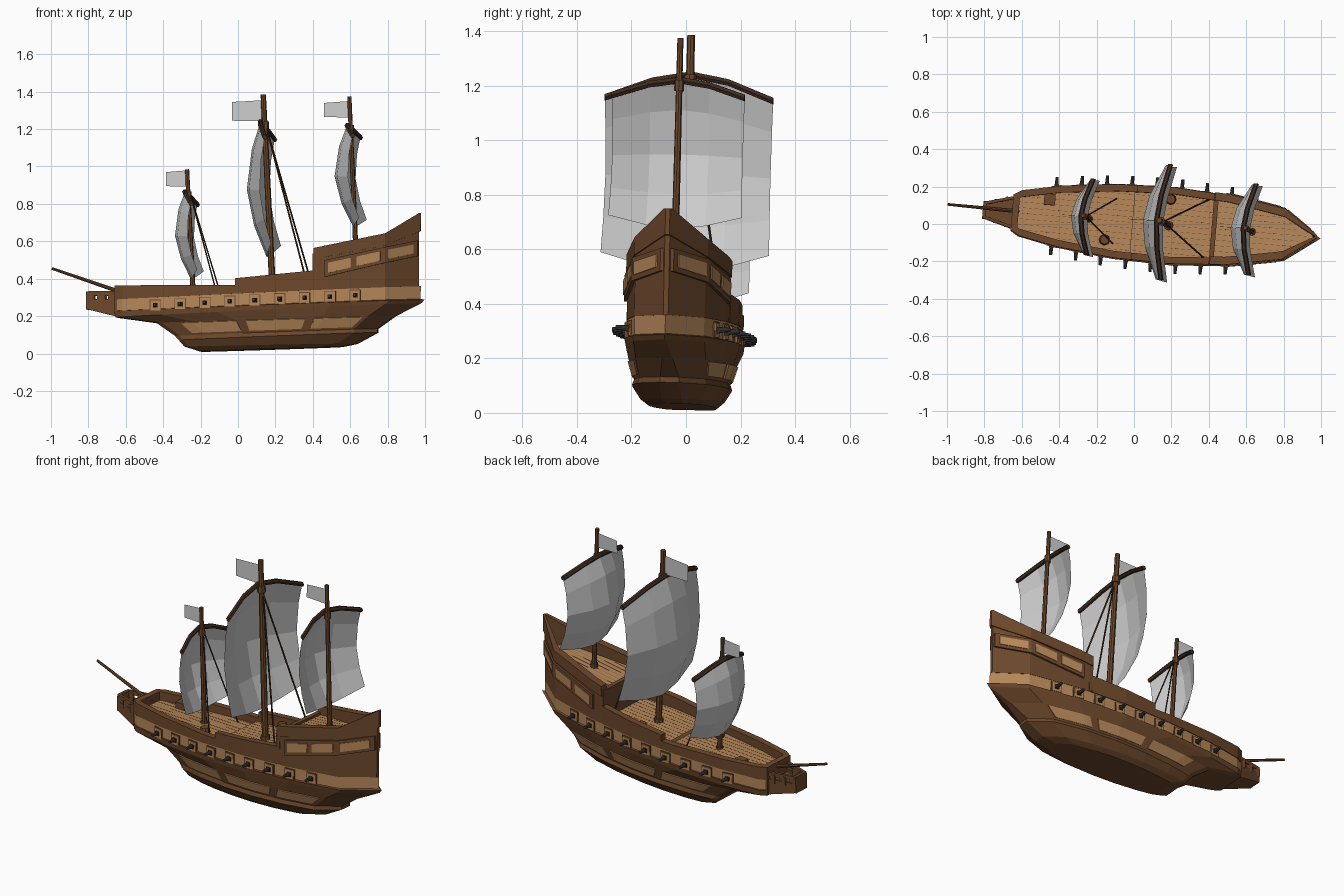
import bpy, bmesh, math
from mathutils import Vector

if "Cube" in bpy.data.objects:
    bpy.data.objects.remove(bpy.data.objects["Cube"])

def material(name, r, g, b):
    m = bpy.data.materials.new(name)
    m.diffuse_color = (r, g, b, 1)
    m.use_nodes = True
    m.node_tree.nodes["Principled BSDF"].inputs["Base Color"].default_value = m.diffuse_color
    return m

WOOD = material("wood", .15, .064, .024)
TAN = material("light_wood", .46, .24, .10)
DARK = material("dark_wood", .05, .024, .013)
IRON = material("iron", .045, .045, .05)
TILT = (-.022, 0, -.085)          # the whole ship heels and turns slightly

# ---------- helpers ----------
def add(name, bm, mat=None):
    bmesh.ops.remove_doubles(bm, verts=bm.verts, dist=1e-5)
    bmesh.ops.recalc_face_normals(bm, faces=bm.faces)
    me = bpy.data.meshes.new(name)
    bm.to_mesh(me)
    bm.free()
    if mat:
        me.materials.append(mat)
    ob = bpy.data.objects.new(name, me)
    ob.rotation_euler = TILT
    bpy.context.collection.objects.link(ob)
    return ob

def loft(name, sections, mat):
    """Skin a row of equal closed sections and cap both ends."""
    bm = bmesh.new()
    rows = [[bm.verts.new(p) for p in s] for s in sections]
    n = len(rows[0])
    for a, b in zip(rows, rows[1:]):
        for i in range(n):
            j = (i + 1) % n
            bm.faces.new((a[i], a[j], b[j], b[i]))
    bm.faces.new(rows[0])
    bm.faces.new(rows[-1])
    return add(name, bm, mat)

def pl(pts, x):
    """Piecewise linear lookup."""
    if x <= pts[0][0]:
        return pts[0][1]
    for (a, p), (b, q) in zip(pts, pts[1:]):
        if x <= b:
            return p + (q - p) * (x - a) / (b - a)
    return pts[-1][1]

def rod(name, p, q, r1, r2, mat, sides=8):
    p, q = Vector(p), Vector(q)
    d = (q - p).normalized()
    u = d.orthogonal().normalized()
    v = d.cross(u)
    ang = [2 * math.pi * i / sides for i in range(sides)]
    return loft(name, [[c + (u * math.cos(a) + v * math.sin(a)) * r for a in ang]
                       for c, r in ((p, r1), (q, r2))], mat)

def box(name, x0, x1, y0, y1, z0, z1, mat):
    return loft(name, [[(x, y0, z0), (x, y1, z0), (x, y1, z1), (x, y0, z1)] for x in (x0, x1)], mat)

PLAN = [(-.65, .093), (-.61, .118), (-.4, .160), (-.1, .193), (.2, .201), (.5, .181), (.8, .128), (.98, 0)]

def stations(x0, x1, *tables):
    mid = {p[0] for t in (PLAN,) + tables for p in t if x0 < p[0] < x1}
    return sorted(mid | {x0, x1})

def strip(name, x0, x1, lo, hi, inner, outer, mat):
    """Mirrored wall that follows the hull side between two height lines."""
    for label, s in (("port", 1), ("starboard", -1)):
        secs = []
        for x in stations(x0, x1, lo, hi):
            w = pl(PLAN, x)
            a, b = s * max(0, w + inner), s * (w + outer)
            secs.append([(x, a, pl(lo, x)), (x, b, pl(lo, x)), (x, b, pl(hi, x)), (x, a, pl(hi, x))])
        loft(f"{name}_{label}", secs, mat)

# ---------- lower hull: rings of (x0, x1, z0, z1, half width, bluntness) ----------
RINGS = [(-.20, .56, .010, .035, .120, .3), (-.28, .64, .035, .052, .148, .25),
         (-.31, .75, .070, .112, .178, .2), (-.33, .75, .092, .132, .170, .2),
         (-.43, .85, .162, .202, .192, .1), (-.65, .985, .192, .27, .206, 0),
         (-.655, 1.0, .225, .288, .210, 0), (-.65, .98, .226, .292, .201, 0)]
TS = [(x + .65) / 1.63 for x, w in PLAN]
FS = [w / .201 for x, w in PLAN]

def ring_point(ring, t):
    x0, x1, z0, z1, w, b = ring
    f = pl(list(zip(TS, FS)), t)
    return Vector((x0 + (x1 - x0) * t, w * (f + (1 - f) * b), z0 + (z1 - z0) * t))

def flip(p):
    return Vector((p.x, -p.y, p.z))

loops = []
for ring in RINGS:
    side = [ring_point(ring, t) for t in TS]
    loops.append(side + [flip(p) for p in reversed(side)])
loft("lower_hull", loops, WOOD)

# light panels let into the lower hull
for k, (a, b) in enumerate(((.10, .34), (.38, .63), (.67, .87))):
    for s in (1, -1):
        ts = [a] + [t for t in TS if a < t < b] + [b]
        secs = []
        for t in ts:
            p, q = ring_point(RINGS[3], t), ring_point(RINGS[4], t)
            lo, hi = p.lerp(q, .18), p.lerp(q, .95)
            o = Vector((0, .005, -.002))
            sec = [lo - o, lo + o, hi + o, hi - o]
            secs.append(sec if s > 0 else [flip(v) for v in sec])
        loft(f"lower_panel_{k}", secs, TAN)

# ---------- upper hull: gun band, bulwarks and stern castle ----------
BAND_LO = [(-.65, .222), (.98, .288)]
BAND_HI = [(-.65, .287), (.98, .36)]
TOP_C = [(.42, .50), (.8, .575), (.98, .655)]
strip("gun_band", -.65, .98, BAND_LO, BAND_HI, -.03, 0, TAN)
strip("fore_bulwark", -.65, 0, BAND_HI, [(-.65, .362), (0, .362)], -.033, .004, WOOD)
strip("waist_bulwark", 0, .42, BAND_HI, [(0, .398), (.42, .44)], -.033, .004, WOOD)
strip("castle_wall", .42, .97, BAND_HI, TOP_C, -.035, .002, WOOD)
strip("castle_bulwark", .42, .98, TOP_C, [(.42, .560), (.8, .640), (.97, .75)], -.035, .008, WOOD)
box("bow_wall", -.655, -.62, -.098, .098, .21, .362, WOOD)
box("castle_bulkhead", .415, .44, -.188, .188, .34, .53, WOOD)
box("waist_step", -.01, 0, -.17, .17, .31, .342, TAN)

# stern castle windows
G_LO, G_HI = [(.48, .405), (.97, .522)], [(.48, .495), (.97, .605)]
strip("window_gallery", .48, .965, G_LO, G_HI, -.01, .014, WOOD)
for k, (a, b) in enumerate(((.50, .62), (.65, .775), (.815, .945))):
    strip(f"castle_window_{k}", a, b, [(x, z + .018) for x, z in G_LO],
          [(x, z - .018) for x, z in G_HI], 0, .018, TAN)

# ---------- decks with plank seams ----------
def deck(name, x0, x1, z0, z1):
    def edge(x, s, z):
        return (x, s * max(0, pl(PLAN, x) - .01), z0 + (z1 - z0) * (x - x0) / (x1 - x0) + z)
    loft(name, [[edge(x, -1, -.01), edge(x, 1, -.01), edge(x, 1, 0), edge(x, -1, 0)]
                for x in stations(x0, x1)], TAN)
    for i in range(-5, 6):
        y = i * .03
        ok = [x0 + (x1 - x0) * j / 60 for j in range(61)]
        ok = [x for x in ok if pl(PLAN, x) - .035 > abs(y)]
        if ok:
            rod(name + "_seam", (ok[0], y, edge(ok[0], 1, 0)[2]),
                (ok[-1], y, edge(ok[-1], 1, 0)[2]), .001, .001, WOOD, 4)

deck("fore_deck", -.64, -.005, .310, .322)
deck("waist_deck", -.005, .43, .342, .362)
deck("castle_deck", .43, .96, .515, .58)

# ---------- beak and bowsprit ----------
loft("beak", [[(x, -h, a), (x, h, a), (x, h, b), (x, -h, b)]
              for x, h, a, b in ((-.805, .045, .235, .275), (-.64, .09, .195, .275))], WOOD)
for s in (1, -1):
    for z0, z1 in ((.275, .290), (.309, .332)):
        loft("beak_rail", [[(x, s * (h - .016), z0), (x, s * h, z0), (x, s * h, z1), (x, s * (h - .016), z1)]
                           for x, h in ((-.805, .045), (-.64, .09))], WOOD)
    for x, h in ((-.79, .048), (-.73, .064), (-.67, .081)):
        box("beak_post", x - .022, x + .022, s * (h - .013), s * h, .27, .32, WOOD)
box("beak_front", -.812, -.795, -.045, .045, .235, .332, WOOD)
rod("bowsprit", (-.62, .008, .325), (-1.0, .010, .455), .011, .007, WOOD)

# ---------- cannons ----------
for i in range(9):
    x = -.43 + .134 * i
    z = .254 + .0066 * i
    for s in (1, -1):
        w = pl(PLAN, x)
        slope = (pl(PLAN, x + .03) - pl(PLAN, x - .03)) / .06
        for name, size, out, mat in (("gun_port_frame", .031, .006, WOOD), ("gun_port", .027, .009, TAN)):
            loft(name, [[(x + d, s * (w + d * slope + o), z + e) for o, e in
                 ((-.01, -size), (out, -size), (out, size), (-.01, size))] for d in (-size, size)], mat)
        rod("cannon_base", (x, s * w, z), (x, s * (w + .016), z), .017, .017, DARK, 4)
        rod("cannon", (x, s * (w - .02), z), (x, s * (w + .055), z + .002), .013, .008, IRON)

# ---------- masts, yards, sails, flags ----------
def rig(name, foot, head, r, z_yard, z_foot, half, bulge, arch, flag):
    (xf, zf), (xh, zh) = foot, head
    mx = lambda z: xf + (xh - xf) * (z - zf) / (zh - zf)
    rod(name + "_mast", (xf, 0, zf), (xh, 0, zh), r, r * .8, WOOD)
    rod(name + "_mast_foot", (xf, 0, zf), (mx(zf + .03), 0, zf + .03), r * 1.5, r * 1.4, WOOD)
    rod(name + "_mast_collar", (mx(z_yard - .04), 0, z_yard - .04), (mx(z_yard), 0, z_yard), r * 1.3, r * 1.3, WOOD)
    x_top = mx(z_yard) - r - .004
    us = [-1, -.45, 0, .45, 1]
    bend = lambda u: abs(u) ** 1.6
    arc = [Vector((x_top + .05 * bend(u), half * u, z_yard - arch * bend(u))) for u in us]
    loft(name + "_yard", [[p + Vector((.014 * math.cos(a), 0, .014 * math.sin(a)))
         for a in (k * math.pi / 3 for k in range(6))] for p in arc], DARK)
    # the sail hangs from the arched yard; its foot sags in the middle
    bm = bmesh.new()
    rows = []
    for v in (0, .2, .5, .77, 1):
        row = []
        for u in us:
            swell = bulge * math.sin(math.pi * v) * (1 - .5 * u * u)
            top, low = z_yard - arch * bend(u), z_foot + arch * .75 * bend(u)
            row.append(bm.verts.new((x_top + .05 * bend(u) - swell + .035 * v,
                                     half * u * (1 - .02 * math.sin(math.pi * v)),
                                     top + (low - top) * v)))
        rows.append(row)
    for a, b in zip(rows, rows[1:]):
        for i in range(len(us) - 1):
            bm.faces.new((a[i], a[i + 1], b[i + 1], b[i]))
    add(name + "_sail", bm)
    x0, x1, z0, z1 = flag
    bm = bmesh.new()
    bm.faces.new([bm.verts.new(p) for p in ((x0, -.004, z0), (x1, 0, z0 - .003), (x1, 0, z1 + .005), (x0, -.004, z1 - .005))])
    add(name + "_flag", bm)

rig("fore", (-.24, .30), (-.275, .985), .014, .865, .395, .205, .07, .065, (-.387, -.27, .895, .975))
rig("main", (.185, .34), (.133, 1.385), .018, 1.24, .515, .31, .09, .09, (-.035, .135, 1.245, 1.35))
rig("mizzen", (.632, .535), (.595, 1.375), .014, 1.22, .675, .245, .085, .06, (.46, .592, 1.265, 1.345))

# ---------- stays ----------
for s in (1, -1):
    rod("fore_stay", (-.26, 0, .86), (-.105, s * .12, .32), .004, .004, DARK, 5)
    rod("main_stay", (.155, 0, 1.19), (.385, s * .155, .36), .005, .005, DARK, 5)

# ---------- deck cargo ----------
for x, y, z in ((-.15, -.105, .30), (.185, .14, .34)):
    rod("barrel_lower", (x, y, z), (x, y, z + .03), .024, .03, WOOD)
    rod("barrel_upper", (x, y, z + .03), (x, y, z + .055), .03, .024, WOOD)
box("crate", -.49, -.43, .055, .115, .31, .35, WOOD)
